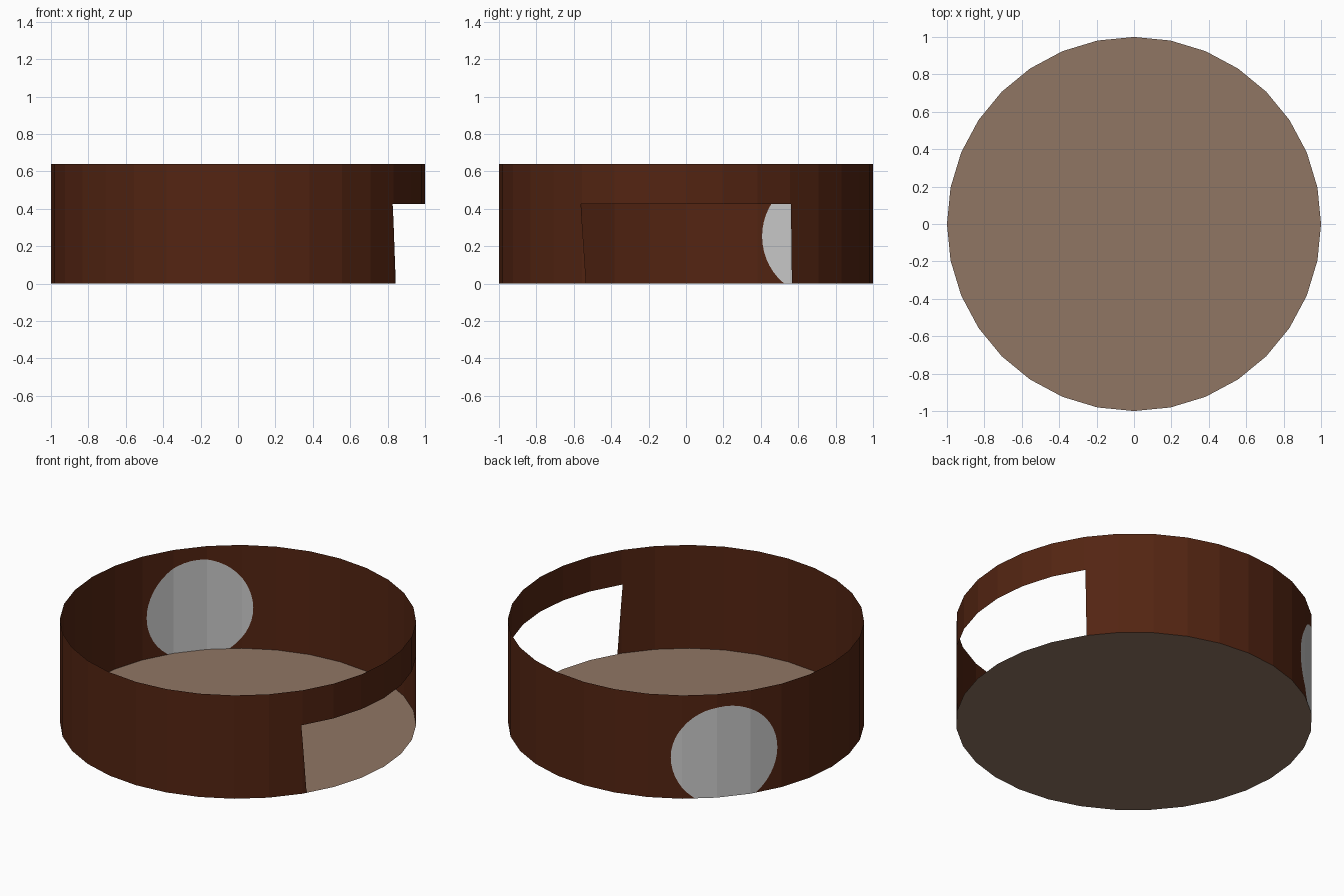
import bpy, bmesh
from math import sin, cos, radians, degrees, asin, pi, sqrt

if "Cube" in bpy.data.objects:
    bpy.data.objects.remove(bpy.data.objects["Cube"])

SIDES, HEIGHT = 32, 0.64
STEP = 360 / SIDES


def material(name, rgb):
    m = bpy.data.materials.new(name)
    m.diffuse_color = (*rgb, 1)
    m.use_nodes = True
    m.node_tree.nodes["Principled BSDF"].inputs["Base Color"].default_value = m.diffuse_color
    return m


brown = material("dark_brown", (0.087, 0.018, 0.006))
tan = material("tan", (0.28, 0.18, 0.127))


def corner(i):
    return cos(radians(i * STEP)), sin(radians(i * STEP))


def on_wall(angle):
    """Point of the 32-sided outline at a given angle in degrees."""
    i = int((angle + 720) // STEP)
    mid = radians((i + 0.5) * STEP)
    r = cos(radians(STEP / 2)) / cos(radians(angle) - mid)
    return r * cos(radians(angle)), r * sin(radians(angle))


def add_strip(bm, angles, low, high):
    """Wall panels between two height functions, split at every outline corner."""
    a0, a1 = min(angles), max(angles)
    corners = [i * STEP for i in range(-SIDES, 2 * SIDES) if a0 < i * STEP < a1]
    stops = sorted(set(angles) | set(corners))
    cols = [[bm.verts.new((*on_wall(a), f(a))) for f in (low, high)] for a in stops]
    for (b0, t0), (b1, t1) in zip(cols, cols[1:]):
        bm.faces.new((b0, b1, t1, t0))


def finish(bm, name, mat=None):
    bmesh.ops.remove_doubles(bm, verts=bm.verts, dist=1e-5)
    me = bpy.data.meshes.new(name)
    bm.to_mesh(me)
    bm.free()
    ob = bpy.data.objects.new(name, me)
    bpy.context.collection.objects.link(ob)
    if mat:
        me.materials.append(mat)


# Round patch, clipped by the floor
PATCH_ANGLE, PATCH_Z, PATCH_R = 138, 0.253, 0.308


def patch_half(a):
    return sqrt(max(0, PATCH_R ** 2 - sin(radians(a - PATCH_ANGLE)) ** 2))


def patch_low(a):
    return max(0, PATCH_Z - patch_half(a))


def patch_high(a):
    return PATCH_Z + patch_half(a)


offsets = [PATCH_R * cos(pi * i / 24) for i in range(25)]
clip = sqrt(PATCH_R ** 2 - PATCH_Z ** 2)
patch_angles = [PATCH_ANGLE + degrees(asin(u)) for u in offsets + [clip, -clip]]
p0, p1 = min(patch_angles), max(patch_angles)

# Doorway with slightly slanted sides
DOOR_Z, SIDE, LEFT_FOOT, RIGHT_FOOT = 0.425, 34.16, -32.3, 34.54


def floor_z(a):
    return 0


def rim_z(a):
    return HEIGHT


def door_top(a):
    return DOOR_Z * min(1, max(0, (RIGHT_FOOT - a) / (RIGHT_FOOT - SIDE)))


def left_jamb(a):
    return DOOR_Z * (LEFT_FOOT - a) / (LEFT_FOOT + SIDE)


# Wall ring, leaving out the doorway and the patch
bm = bmesh.new()
add_strip(bm, [RIGHT_FOOT, p0], floor_z, rim_z)
add_strip(bm, patch_angles, patch_high, rim_z)
add_strip(bm, [a for a in patch_angles if a <= PATCH_ANGLE - degrees(asin(clip)) + 1e-6],
          floor_z, patch_low)
add_strip(bm, [a for a in patch_angles if a >= PATCH_ANGLE + degrees(asin(clip)) - 1e-6],
          floor_z, patch_low)
add_strip(bm, [p1, 360 - SIDE], floor_z, rim_z)
add_strip(bm, [-SIDE, SIDE, RIGHT_FOOT], door_top, rim_z)
add_strip(bm, [-SIDE, LEFT_FOOT], floor_z, left_jamb)
finish(bm, "wall", brown)

# Grey patch in the wall
bm = bmesh.new()
add_strip(bm, patch_angles, patch_low, patch_high)
finish(bm, "round_window")

# Floor disc
bm = bmesh.new()
bm.faces.new([bm.verts.new((*corner(i), 0)) for i in range(SIDES)])
finish(bm, "floor", tan)
